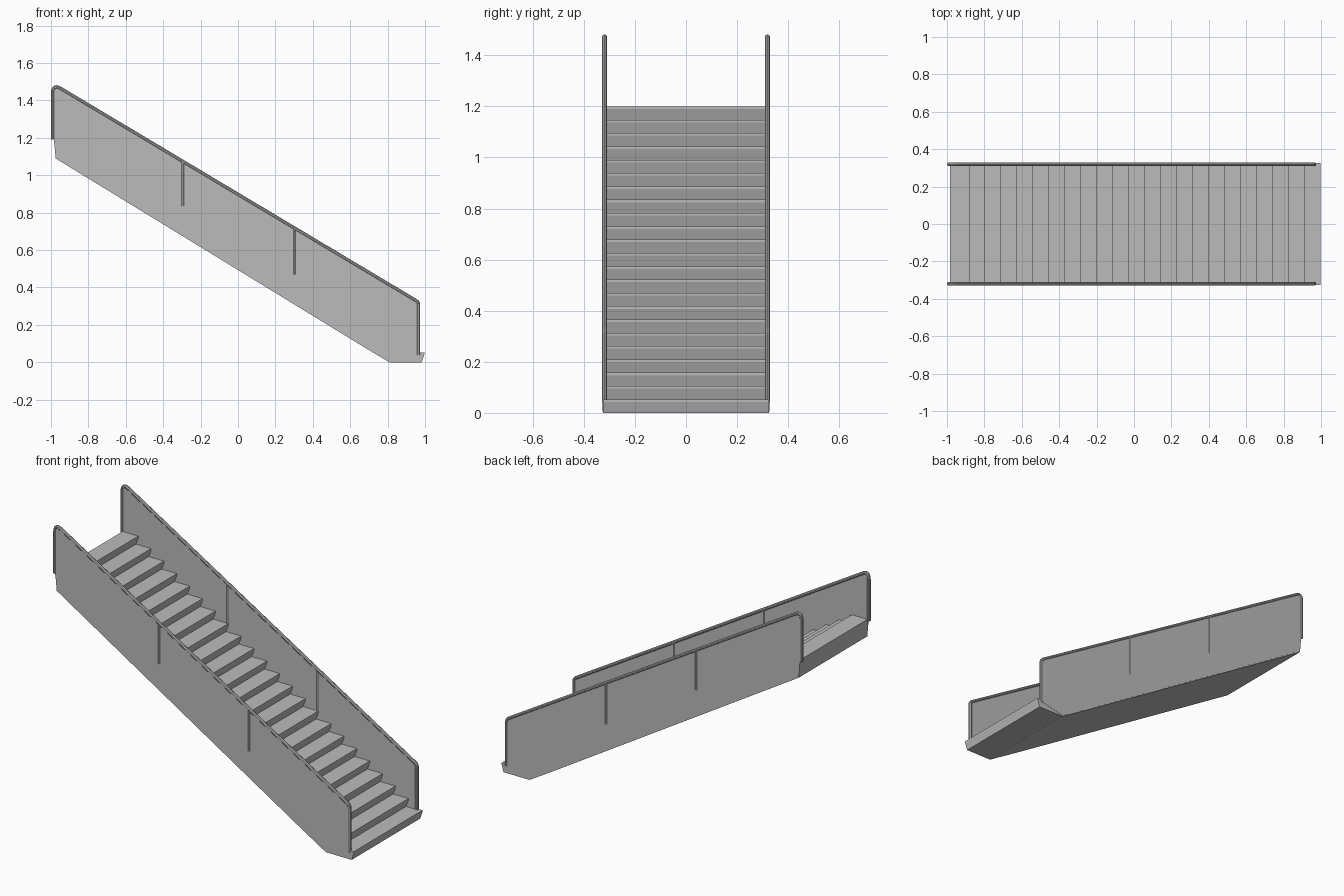
import bpy, bmesh
from mathutils import Vector

if "Cube" in bpy.data.objects:
    bpy.data.objects.remove(bpy.data.objects["Cube"])

STEPS = 23
GOING, RISE = 0.0853, 0.0521
NOSE_X, NOSE_Z = 0.996, 0.053

grey = bpy.data.materials.new("concrete grey")
grey.use_nodes = True
colour = (0.5, 0.5, 0.5, 1)
grey.diffuse_color = colour
grey.node_tree.nodes["Principled BSDF"].inputs["Base Color"].default_value = colour


def extrude_profile(name, points, y0, y1):
    """Solid from an x-z outline, extruded between two y values."""
    bm = bmesh.new()
    face = bm.faces.new([bm.verts.new((x, y0, z)) for x, z in points])
    result = bmesh.ops.extrude_face_region(bm, geom=[face])
    moved = [v for v in result["geom"] if isinstance(v, bmesh.types.BMVert)]
    bmesh.ops.translate(bm, verts=moved, vec=(0, y1 - y0, 0))
    bmesh.ops.recalc_face_normals(bm, faces=bm.faces)
    mesh = bpy.data.meshes.new(name)
    bm.to_mesh(mesh)
    bm.free()
    mesh.materials.append(grey)
    obj = bpy.data.objects.new(name, mesh)
    bpy.context.collection.objects.link(obj)
    return obj


def tube(name, points, y, radius=0.01):
    """Round bar along an x-z path, turned into a smooth mesh."""
    curve = bpy.data.curves.new(name, "CURVE")
    curve.dimensions = "3D"
    curve.bevel_depth = radius
    curve.bevel_resolution = 3
    curve.use_fill_caps = True
    spline = curve.splines.new("POLY")
    spline.points.add(len(points) - 1)
    for p, (x, z) in zip(spline.points, points):
        p.co = (x, y, z, 1)
    curve.materials.append(grey)
    obj = bpy.data.objects.new(name, curve)
    bpy.context.collection.objects.link(obj)
    bpy.ops.object.select_all(action="DESELECT")
    obj.select_set(True)
    bpy.context.view_layer.objects.active = obj
    bpy.ops.object.convert(target="MESH")
    bpy.ops.object.shade_smooth_by_angle()


def bend(a, corner, b, n=6):
    """Rounded corner between two path points."""
    a, corner, b = Vector(a), Vector(corner), Vector(b)
    return [tuple(a.lerp(corner, i / n).lerp(corner.lerp(b, i / n), i / n))
            for i in range(n + 1)]


def rail_z(x):
    return 0.897 - 0.597 * x


# Stair flight: raked risers with a narrow upright nosing, sloping soffit
flight = [(0.81, 0), (0.982, 0)]
for i in range(STEPS):
    x, z = NOSE_X - i * GOING, NOSE_Z + i * RISE
    if i:
        flight.append((x - 0.015, z - RISE))
    flight += [(x, z - 0.01), (x, z)]
flight += [(-0.985, NOSE_Z + (STEPS - 1) * RISE), (-0.975, 1.09), (0.64, 0.102)]
extrude_profile("stair_flight", flight, -0.325, 0.325)

# Balustrades: solid panel, bent handrail and posts on each side
panel = [(-0.985, 1.19), (-0.985, 1.46), (-0.955, rail_z(-0.955)),
         (0.965, rail_z(0.965)), (0.965, 0.04), (0.81, 0.006),
         (0.64, 0.108), (-0.972, 1.096)]
rail = ([(-0.99, 1.19)]
        + bend((-0.99, 1.44), (-0.99, 1.49), (-0.945, rail_z(-0.945)))
        + bend((0.952, rail_z(0.952)), (0.964, rail_z(0.964)), (0.964, 0.305))
        + [(0.964, 0.04)])
for side, s in (("left", 1), ("right", -1)):
    # The front of the model faces -y, so sides are named along the climb
    extrude_profile(side + "_panel", panel, s * 0.313, s * 0.326)
    tube(side + "_handrail", rail, s * 0.319)
    for n, x in enumerate((-0.295, 0.302)):
        foot = NOSE_Z + RISE * int((NOSE_X - x) / GOING)
        tube(f"{side}_post_{n + 1}", [(x, foot), (x, rail_z(x))], s * 0.319)
